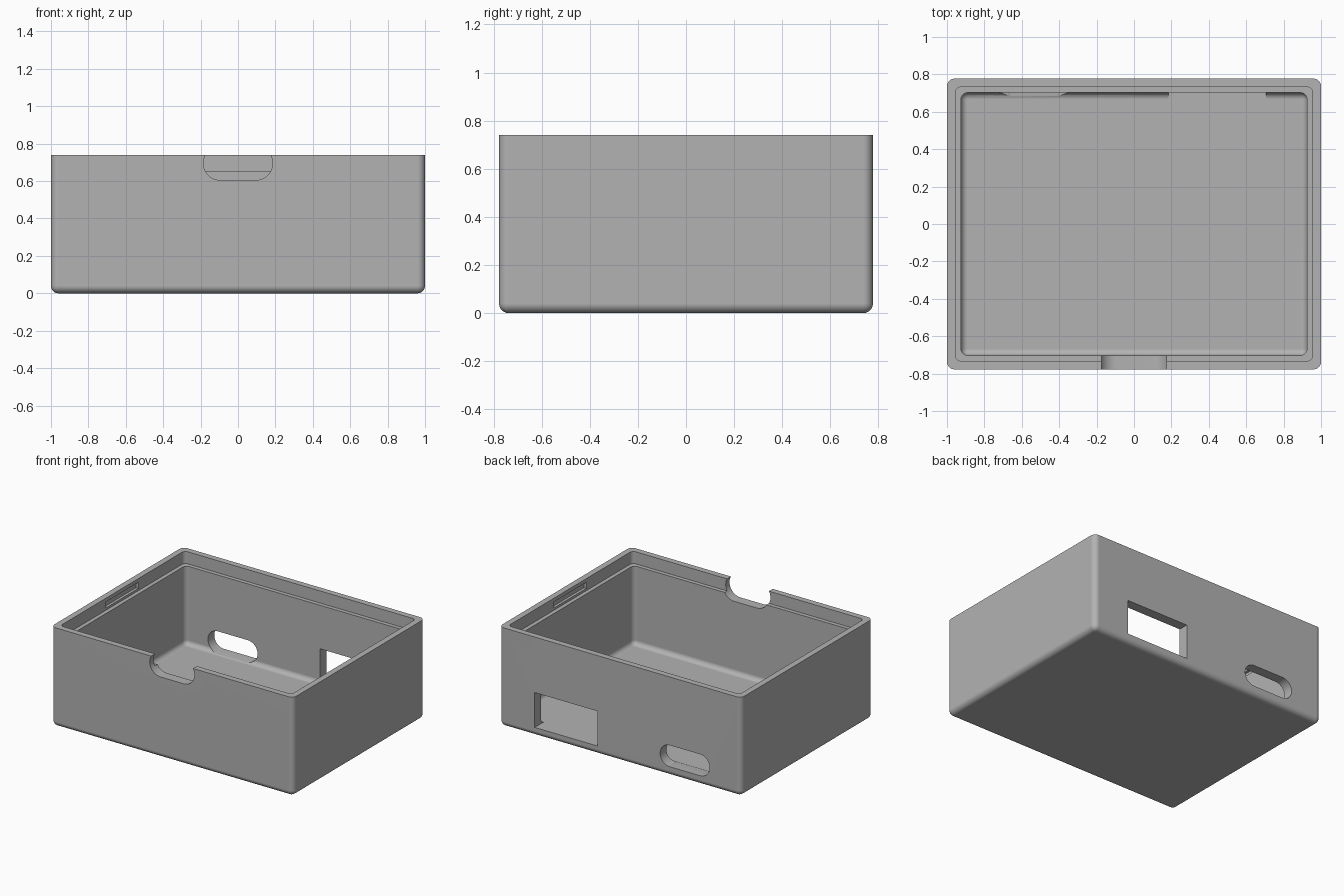
import bpy, bmesh, math

if "Cube" in bpy.data.objects:
    bpy.data.objects.remove(bpy.data.objects["Cube"], do_unlink=True)

W, D, H = 1.0, 0.777, 0.74      # half width, half depth, height
WALL, LIP, FLOOR = 0.075, 0.045, 0.065
LEDGE_Z = 0.65

grey = bpy.data.materials.new("plain_grey")
grey.use_nodes = True
colour = (0.45, 0.45, 0.45, 1)
grey.diffuse_color = colour
grey.node_tree.nodes["Principled BSDF"].inputs["Base Color"].default_value = colour


def finish(bm, name):
    bmesh.ops.recalc_face_normals(bm, faces=bm.faces)
    mesh = bpy.data.meshes.new(name)
    bm.to_mesh(mesh)
    bm.free()
    mesh.materials.append(grey)
    obj = bpy.data.objects.new(name, mesh)
    bpy.context.scene.collection.objects.link(obj)
    return obj


def block(name, x0, x1, y0, y1, z0, z1, radius=0, round_base=False):
    """Box with optional rounding of its upright and base edges."""
    bm = bmesh.new()
    bmesh.ops.create_cube(bm, size=1)
    for v in bm.verts:
        v.co = ((x1 if v.co.x > 0 else x0), (y1 if v.co.y > 0 else y0),
                (z1 if v.co.z > 0 else z0))
    if radius:
        edges = []
        for e in bm.edges:
            a, b = (v.co.z for v in e.verts)
            if abs(a - b) > 1e-4 or (round_base and a < (z0 + z1) / 2):
                edges.append(e)
        bmesh.ops.bevel(bm, geom=edges, offset=radius, segments=8,
                        profile=0.5, affect='EDGES')
    return finish(bm, name)


def slot(name, cx, cz, half, radius, y0, y1, steps=20):
    """Round-ended slot running through a wall along y."""
    bm = bmesh.new()
    ring = []
    for side in (1, -1):
        for i in range(steps + 1):
            a = -math.pi / 2 + math.pi * i / steps
            ring.append(bm.verts.new((cx + side * (half - radius + radius * math.cos(a)),
                                      y0, cz + side * radius * math.sin(a))))
    face = bm.faces.new(ring)
    out = bmesh.ops.extrude_face_region(bm, geom=[face])
    for v in out["geom"]:
        if isinstance(v, bmesh.types.BMVert):
            v.co.y = y1
    return finish(bm, name)


# Outer shell
case = block("open_case", -W, W, -D, D, 0, H, 0.04, True)

# Cavity and the stepped rim
ix, iy = W - WALL, D - WALL
lx, ly = W - LIP, D - LIP
cutters = [
    block("cavity", -ix, ix, -iy, iy, FLOOR, H + 0.2, 0.035, True),
    block("rim_step", -lx, lx, -ly, ly, LEDGE_Z, H + 0.2, 0.03),
    # Front notch, rear cable slot and rear socket opening
    slot("front_notch", 0, 0.695, 0.185, 0.09, -D - 0.1, -iy + 0.05),
    slot("rear_slot", -0.535, 0.15, 0.205, 0.08, iy - 0.06, D + 0.1),
    block("rear_opening", 0.185, 0.705, iy - 0.06, D + 0.1, FLOOR, 0.325),
]
# Catch recesses inside both side rims
for s in (-1, 1):
    a, b = sorted((s * (lx - 0.02), s * (lx + 0.02)))
    cutters.append(block("catch_recess", a, b, -0.19, 0.19, 0.667, 0.712))

for c in cutters:
    c.hide_render = True
    mod = case.modifiers.new(c.name, 'BOOLEAN')
    mod.operation = 'DIFFERENCE'
    mod.solver = 'EXACT'
    mod.object = c

# Bake the cuts and drop the cutters
deps = bpy.context.evaluated_depsgraph_get()
baked = bpy.data.meshes.new_from_object(case.evaluated_get(deps))
case.modifiers.clear()
case.data = baked
baked.name = "open_case"
baked.materials.clear()
baked.materials.append(grey)
for p in baked.polygons:
    p.material_index = 0
for c in cutters:
    bpy.data.objects.remove(c, do_unlink=True)

# Smooth fillets, crisp edges
bpy.ops.object.select_all(action='DESELECT')
case.select_set(True)
bpy.context.view_layer.objects.active = case
bpy.ops.object.shade_smooth_by_angle(angle=math.radians(30))
weighted = case.modifiers.new("flat_walls", 'WEIGHTED_NORMAL')
weighted.keep_sharp = True
